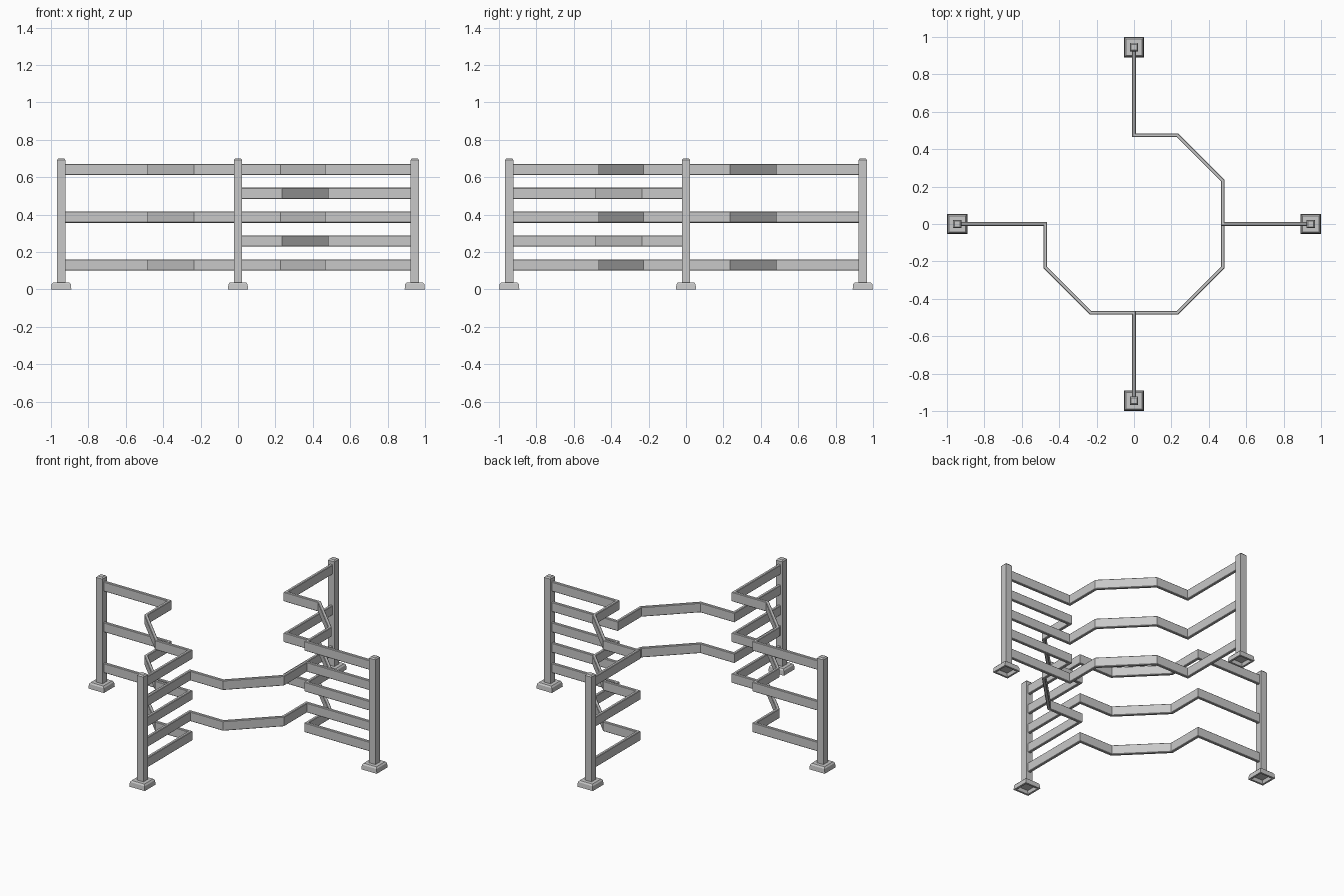
import bpy, bmesh, math
from mathutils import Vector

if "Cube" in bpy.data.objects:
    bpy.data.objects.remove(bpy.data.objects["Cube"], do_unlink=True)

metal = bpy.data.materials.new("grey_metal")
metal.use_nodes = True
GREY = (0.58, 0.58, 0.58, 1)
metal.diffuse_color = GREY
metal.node_tree.nodes["Principled BSDF"].inputs["Base Color"].default_value = GREY

POST, SIDE, CORNER = 0.945, 0.475, 0.231   # plan distances from the centre
SPACING = 0.1275


def loft(name, rings):
    """Skin a list of equal-length vertex rings and cap both ends."""
    bm = bmesh.new()
    loops = [[bm.verts.new(p) for p in ring] for ring in rings]
    n = len(loops[0])
    for a, b in zip(loops, loops[1:]):
        for i in range(n):
            j = (i + 1) % n
            bm.faces.new((a[i], a[j], b[j], b[i]))
    bm.faces.new(loops[0])
    bm.faces.new(loops[-1])
    bmesh.ops.recalc_face_normals(bm, faces=bm.faces[:])
    mesh = bpy.data.meshes.new(name)
    bm.to_mesh(mesh)
    bm.free()
    mesh.materials.append(metal)
    obj = bpy.data.objects.new(name, mesh)
    bpy.context.collection.objects.link(obj)
    return obj


def square_loft(name, profile):
    """Stack of squares given as (half width, height)."""
    return loft(name, [[(sx * h, sy * h, z) for sx, sy in
                        ((-1, -1), (1, -1), (1, 1), (-1, 1))] for h, z in profile])


def rail(name, z, angle, half_w=0.0095, half_h=0.03, cut=0.003):
    """Chamfered flat bar swept with mitred corners along the bent plan."""
    path = [Vector(p) for p in ((0, POST), (0, SIDE), (CORNER, SIDE),
                                (SIDE, CORNER), (SIDE, 0), (POST, 0))]
    w, h = half_w - cut, half_h - cut
    section = [(half_w, -h), (half_w, h), (w, half_h), (-w, half_h),
               (-half_w, h), (-half_w, -h), (-w, -half_h), (w, -half_h)]
    rings = []
    for i, p in enumerate(path):
        before = (p - path[i - 1]).normalized() if i else None
        after = (path[i + 1] - p).normalized() if i < len(path) - 1 else before
        before = before or after
        n1, n2 = (Vector((-d.y, d.x)) for d in (before, after))
        miter = (n1 + n2) / (1 + n1.dot(n2))
        rings.append([(*(p + miter * u), v) for u, v in section])
    obj = loft(name, rings)
    obj.location.z = z
    obj.rotation_euler.z = angle


# Posts with hollow-bottomed feet
for name, x, y in (("right", -1, 0), ("left", 1, 0), ("front", 0, -1), ("back", 0, 1)):
    foot = square_loft(name + "_foot", [(0.036, 0.02), (0.042, 0), (0.054, 0),
                                        (0.051, 0.028), (0.044, 0.037)])
    post = square_loft(name + "_post", [(0.022, 0.021), (0.022, 0.692), (0.015, 0.7)])
    for obj in (foot, post):
        obj.location = (x * POST, y * POST, 0)

# Rails: odd levels on two opposite corners, even levels on the corner between
for name, turn, levels in (("back_left_rail", 0, (0, 2, 4)),
                           ("front_left_rail", -90, (1, 3)),
                           ("front_right_rail", 180, (0, 2, 4))):
    for level in levels:
        rail(f"{name}_{level + 1}", 0.131 + SPACING * level, math.radians(turn))
